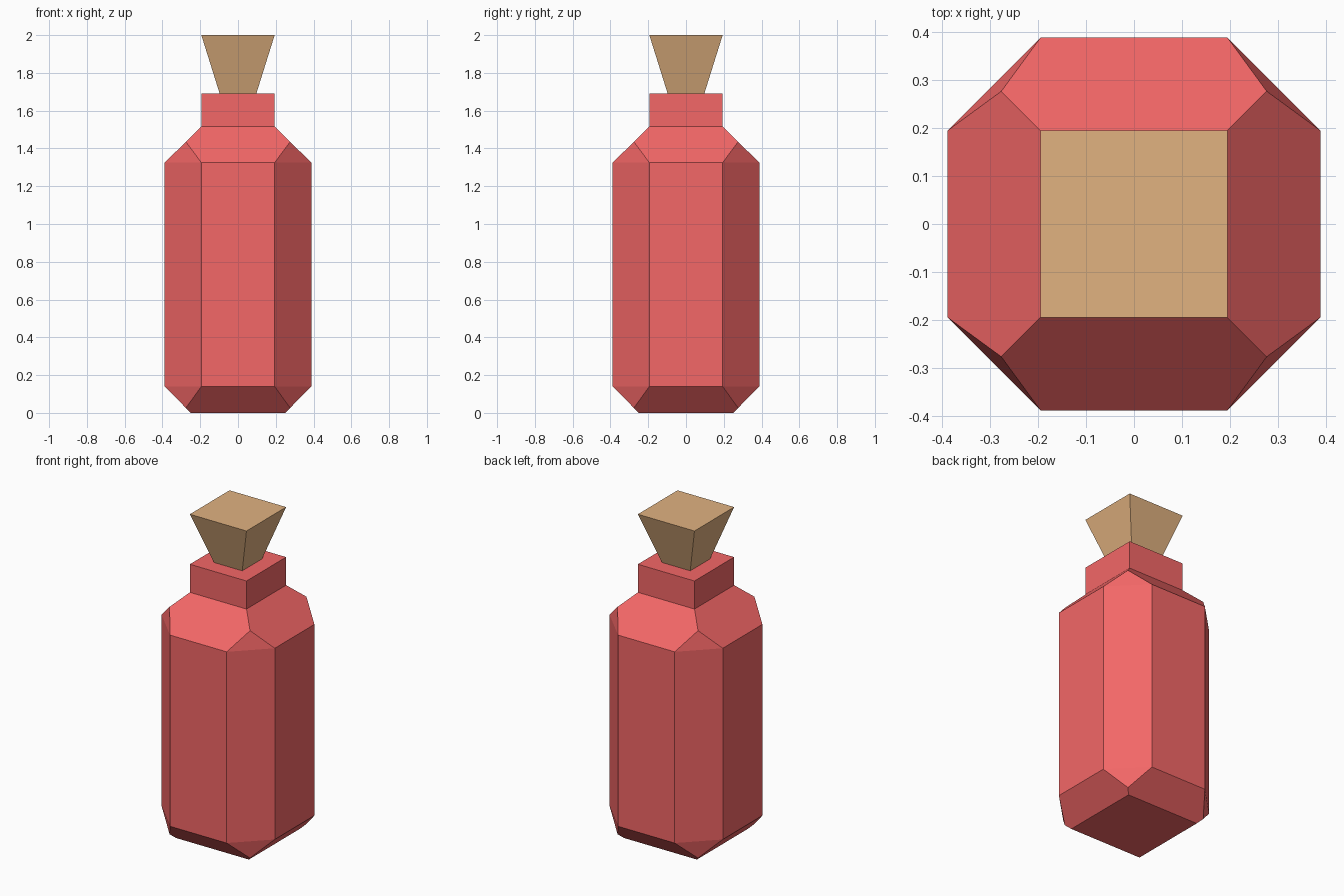
import bpy, bmesh, math
from mathutils import Vector

if "Cube" in bpy.data.objects:
    bpy.data.objects.remove(bpy.data.objects["Cube"])


def material(name, color):
    m = bpy.data.materials.new(name)
    m.diffuse_color = (*color, 1)
    m.use_nodes = True
    m.node_tree.nodes["Principled BSDF"].inputs["Base Color"].default_value = m.diffuse_color
    return m


def rect(hx, hy, z):
    return [(sx * hx, sy * hy, z) for sx in (-1, 1) for sy in (-1, 1)]


def square(h, z):
    return rect(h, h, z)


def octagon(h, flat, z):
    return rect(h, flat, z) + rect(flat, h, z)


def hull(points):
    # convex solid with coplanar triangles merged
    bm = bmesh.new()
    for p in points:
        bm.verts.new(p)
    bmesh.ops.convex_hull(bm, input=bm.verts[:])
    bmesh.ops.dissolve_limit(bm, angle_limit=math.radians(1),
                             verts=bm.verts[:], edges=bm.edges[:])
    bmesh.ops.recalc_face_normals(bm, faces=bm.faces[:])
    return bm


def finish(bm, name, mat):
    me = bpy.data.meshes.new(name)
    bm.to_mesh(me)
    bm.free()
    me.materials.append(mat)
    ob = bpy.data.objects.new(name, me)
    bpy.context.collection.objects.link(ob)
    return ob


red = material("red_glass", (0.9, 0.135, 0.135))
tan = material("cork", (0.753, 0.445, 0.216))

R, FLAT, CORNER = 0.388, 0.194, 0.276   # half width, half flat, hip corner
Z0, Z1, Z2, Z3 = 0.14, 1.325, 1.516, 1.69

# bottle: chamfered body with sloped base and shoulder
hip_top = Z1 + (R - CORNER) / (R - FLAT) * (Z2 - Z1)
base = 0.25
hip_bottom = Z0 * (CORNER - base) / (R - base)
bm = hull(square(base, 0) + square(CORNER, hip_bottom)
          + octagon(R, FLAT, Z0) + octagon(R, FLAT, Z1)
          + square(CORNER, hip_top) + square(FLAT, Z2))

# neck extruded from the flat top of the shoulder
top = max(bm.faces, key=lambda f: f.calc_center_median().z)
ext = bmesh.ops.extrude_face_region(bm, geom=[top])
bmesh.ops.delete(bm, geom=[top], context='FACES_ONLY')
for v in ext["geom"]:
    if isinstance(v, bmesh.types.BMVert):
        v.co += Vector((0, 0, Z3 - Z2))
bmesh.ops.recalc_face_normals(bm, faces=bm.faces[:])
finish(bm, "bottle", red)

# tapered stopper
finish(hull(square(0.097, Z3) + square(0.194, 2.0)), "stopper", tan)
